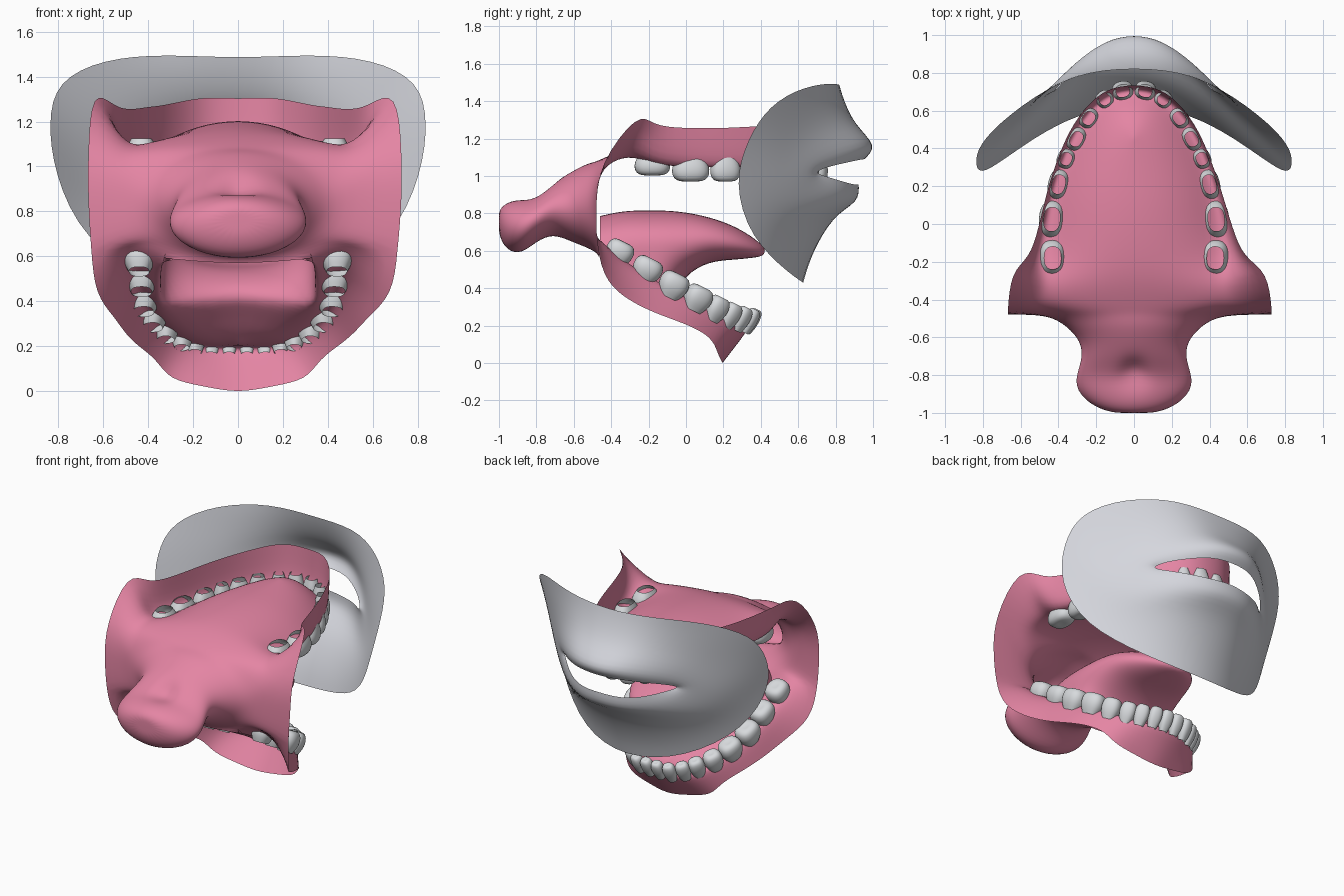
import bpy, bmesh, math
from mathutils import Vector as V


def material(name, color):
    m = bpy.data.materials.new(name)
    m.diffuse_color = (*color, 1)
    return m


PINK = material("gum_pink", (0.78, 0.235, 0.37))
SKIN = material("lip_grey", (0.67, 0.68, 0.73))
ENAMEL = material("tooth_grey", (0.68, 0.70, 0.72))


def add_grid(bm, rows):
    """Skin a list of equally long point rows."""
    vs = [[bm.verts.new(p) for p in r] for r in rows]
    for a, b in zip(vs, vs[1:]):
        for i in range(len(a) - 1):
            bm.faces.new((a[i], a[i + 1], b[i + 1], b[i]))


def finish(name, bm, mat, levels=2, narrow=False):
    """Mirror the right half across x = 0, weld, smooth."""
    geom = bm.verts[:] + bm.edges[:] + bm.faces[:]
    new = bmesh.ops.duplicate(bm, geom=geom)["geom"]
    for v in new:
        if isinstance(v, bmesh.types.BMVert):
            v.co.x = -v.co.x
            if narrow and v.co.x < -0.45:      # left cheek is slightly narrower
                v.co.x = -0.45 + (v.co.x + 0.45) * 0.78
    bmesh.ops.remove_doubles(bm, verts=bm.verts[:], dist=0.0005)
    bmesh.ops.recalc_face_normals(bm, faces=bm.faces[:])
    me = bpy.data.meshes.new(name)
    bm.to_mesh(me)
    bm.free()
    me.materials.append(mat)
    for p in me.polygons:
        p.use_smooth = True
    ob = bpy.data.objects.new(name, me)
    bpy.context.collection.objects.link(ob)
    s = ob.modifiers.new("smooth", "SUBSURF")
    s.levels = s.render_levels = levels
    return ob


# --- upper gum and palate: ridge, outer rim, palate centre, front to back
upper = [
    ((0, .70, 1.05), (0, .74, 1.30), (0, .42, 1.21)),
    ((.13, .67, 1.05), (.14, .72, 1.31), (0, .40, 1.21)),
    ((.24, .57, 1.04), (.25, .63, 1.29), (0, .36, 1.21)),
    ((.31, .45, 1.04), (.34, .50, 1.27), (0, .30, 1.21)),
    ((.37, .31, 1.04), (.40, .36, 1.265), (0, .22, 1.21)),
    ((.42, .14, 1.04), (.46, .19, 1.255), (0, .10, 1.21)),
    ((.44, -.04, 1.04), (.52, -.02, 1.255), (0, -.05, 1.20)),
    ((.45, -.20, 1.06), (.58, -.18, 1.27), (0, -.20, 1.18)),
    ((.47, -.31, 1.10), (.71, -.25, 1.35), (0, -.32, 1.15)),
    ((.50, -.42, 1.06), (.73, -.47, 1.06), (0, -.44, 1.10)),
]
upper_rows = []
for i, (r, t, c) in enumerate(upper):
    r, t, c = V(r), V(t), V(c)
    mid, inner, outer = r.lerp(c, .55), r.lerp(c, .2), r.lerp(t, .3)
    mid.z = r.z + (c.z - r.z) * .85
    inner.z = r.z + (c.z - r.z) * .4
    if i < 8:
        outer = V((r.x + (t.x - r.x) * .9, r.y + (t.y - r.y) * .9, r.z + .01))
    upper_rows.append([c, mid, inner, r, outer, t])

# --- lower gum: ridge, outer rim, floor side
lower = [
    ((0, .35, .20), (0, .20, -.01), (0, .24, .20)),
    ((.13, .33, .20), (.15, .185, .02), (.08, .22, .20)),
    ((.24, .26, .22), (.31, .17, .05), (.17, .15, .21)),
    ((.31, .17, .27), (.36, .14, .14), (.24, .08, .25)),
    ((.37, .06, .33), (.46, .00, .21), (.29, .00, .29)),
    ((.41, -.07, .40), (.52, -.15, .26), (.33, -.10, .34)),
    ((.44, -.21, .49), (.58, -.30, .33), (.345, -.20, .41)),
    ((.45, -.36, .58), (.69, -.43, .43), (.345, -.33, .51)),
    ((.46, -.46, .66), (.71, -.48, .62), (.33, -.46, .59)),
]
lower_rows = []
for r, b, f in lower:
    r, b = V(r), V(b)
    lower_rows.append([b, r.lerp(b, .35) + V((0, .02, .02)), r, V(f)])
# mouth floor rising steeply to the root of the tongue
floor_mid = [(0, .18, .20), (0, .12, .25), (0, .08, .31), (0, .04, .37),
             (0, .01, .42), (0, 0, .47)]
floor_rows = [[r[3], V(c)] for r, c in zip(lower_rows, floor_mid)]

# --- back wall running into the throat bag: y, half width, top, bottom
wall = upper_rows[-1] + [V((.73, -.48, .84))] + lower_rows[-1] + [V((0, -.47, .56))]
throat_rows = [wall]
throat = [(-.48, .46, 1.08, .59), (-.54, .36, 1.065, .62), (-.62, .285, 1.02, .65),
          (-.71, .275, .965, .69), (-.80, .31, .89, .65), (-.88, .31, .88, .58),
          (-.96, .23, .86, .60), (-1.0, .12, .82, .68), (-1.0, 0, .76, .76)]
n = len(wall) - 1
for y, w, top, bot in throat:
    row = []
    for k in range(n + 1):
        a = math.pi * k / n
        row.append(V((w * math.sin(a), y,
                      (top + bot) / 2 + (top - bot) / 2 * math.cos(a))))
    if y == -.80:
        row[0] += V((0, .05, -.05))      # dimple on top of the throat
    row[0].x = row[-1].x = 0
    throat_rows.append(row)

# --- tongue, hollow from behind, sides rooted on the floor edge
tongue_rows = []
for i, w, top in ((8, .32, .79), (7, .34, .82), (6, .345, .82), (5, .345, .82)):
    f = lower_rows[i][3]
    row = []
    for k in range(5):                   # arched top
        a = math.pi / 2 * k / 4
        row.append(V((w * math.sin(a), f.y, top - .17 + .17 * math.cos(a))))
    row += [row[4].lerp(f, k / 4) for k in range(1, 5)]
    tongue_rows.append(row)
tip = [(0, .335, .81, .47), (.12, .31, .785, .54), (.25, .26, .74, .55),
       (.35, .18, .68, .56), (.41, .09, .63, .57), (.425, 0, .60, .60)]
for y, w, top, bot in tip:
    row = []
    for k in range(9):
        a = math.pi * k / 8
        s = math.sin(a) ** .8 if 0 < k < 8 else 0
        row.append((w * s, y, (top + bot) / 2 + (top - bot) / 2 * math.cos(a)))
    tongue_rows.append(row)

bm = bmesh.new()
for rows in (upper_rows, lower_rows, floor_rows, throat_rows, tongue_rows):
    add_grid(bm, rows)
finish("mouth_lining_and_tongue", bm, PINK, narrow=True)

# --- lip sheet: rings from the mouth opening to the outer border
lips = [
    [(0, .96, 1.09), (.15, .94, 1.09), (.28, .85, 1.07), (.38, .76, 1.05), (.44, .68, 1.02),
     (.38, .74, 1.0), (.28, .84, .97), (.15, .91, .95), (0, .93, .96)],
    [(0, 1.04, 1.16), (.15, 1.0, 1.16), (.30, .88, 1.13), (.42, .75, 1.09), (.50, .66, 1.02),
     (.42, .72, .95), (.30, .83, .88), (.15, .91, .86), (0, .935, .86)],
    [(0, .91, 1.27), (.20, .88, 1.28), (.40, .75, 1.25), (.55, .62, 1.18), (.62, .54, 1.03),
     (.58, .55, .88), (.45, .64, .78), (.22, .76, .78), (0, .80, .80)],
    [(0, .85, 1.41), (.26, .82, 1.42), (.51, .68, 1.39), (.68, .53, 1.28), (.75, .42, 1.12),
     (.72, .39, .93), (.59, .46, .72), (.32, .62, .58), (0, .69, .57)],
    [(0, .83, 1.48), (.32, .80, 1.50), (.60, .63, 1.48), (.81, .445, 1.38), (.845, .33, 1.2),
     (.82, .255, .97), (.69, .34, .67), (.38, .56, .47), (0, .66, .41)],
]
bm = bmesh.new()
add_grid(bm, lips)
finish("lip_sheet", bm, SKIN)

# --- teeth: hollow crowns, open at the root
CROWN = [(.62, -.8), (.9, -.3), (1, .15), (.95, .55), (.78, .85), (.4, .95), (0, .85)]


def add_teeth(name, teeth, up):
    bm = bmesh.new()
    up = V(up).normalized()
    pts = [V(t[0]) for t in teeth]
    for i, (p, along, across, high) in enumerate(teeth):
        prev = pts[i - 1] if i else V((-pts[0].x, pts[0].y, pts[0].z))
        tan = pts[min(i + 1, len(pts) - 1)] - prev
        tan = (tan - up * tan.dot(up)).normalized()
        side = up.cross(tan)
        rows = []
        for r, h in CROWN:
            row = []
            for k in range(15):
                a = 2 * math.pi * k / 14
                c, s = math.cos(a), math.sin(a)
                c, s = (math.copysign(abs(q) ** .8, q) for q in (c, s))
                row.append(V(p) + tan * (c * r * along) + side * (s * r * across)
                           + up * (h * high))
            rows.append(row)
        add_grid(bm, rows)
    finish(name, bm, ENAMEL, levels=1)


add_teeth("upper_teeth", [
    ((.06, .705, 1.05), .060, .055, .10), ((.155, .66, 1.05), .050, .050, .09),
    ((.24, .56, 1.05), .060, .052, .09), ((.305, .45, 1.05), .068, .052, .085),
    ((.36, .345, 1.05), .056, .050, .08), ((.40, .21, 1.045), .085, .058, .08),
    ((.435, .025, 1.045), .105, .072, .08), ((.43, -.18, 1.068), .100, .075, .07),
], (0, 0, -1))
add_teeth("lower_teeth", [
    ((.04, .35, .22), .042, .038, .08), ((.12, .34, .22), .044, .038, .08),
    ((.19, .295, .23), .048, .042, .08), ((.25, .235, .25), .054, .050, .08),
    ((.32, .16, .285), .064, .058, .08), ((.38, .06, .34), .080, .068, .08),
    ((.42, -.07, .41), .085, .074, .08), ((.43, -.21, .495), .085, .076, .075),
    ((.44, -.36, .585), .080, .074, .075),
], (0, .45, .9))
